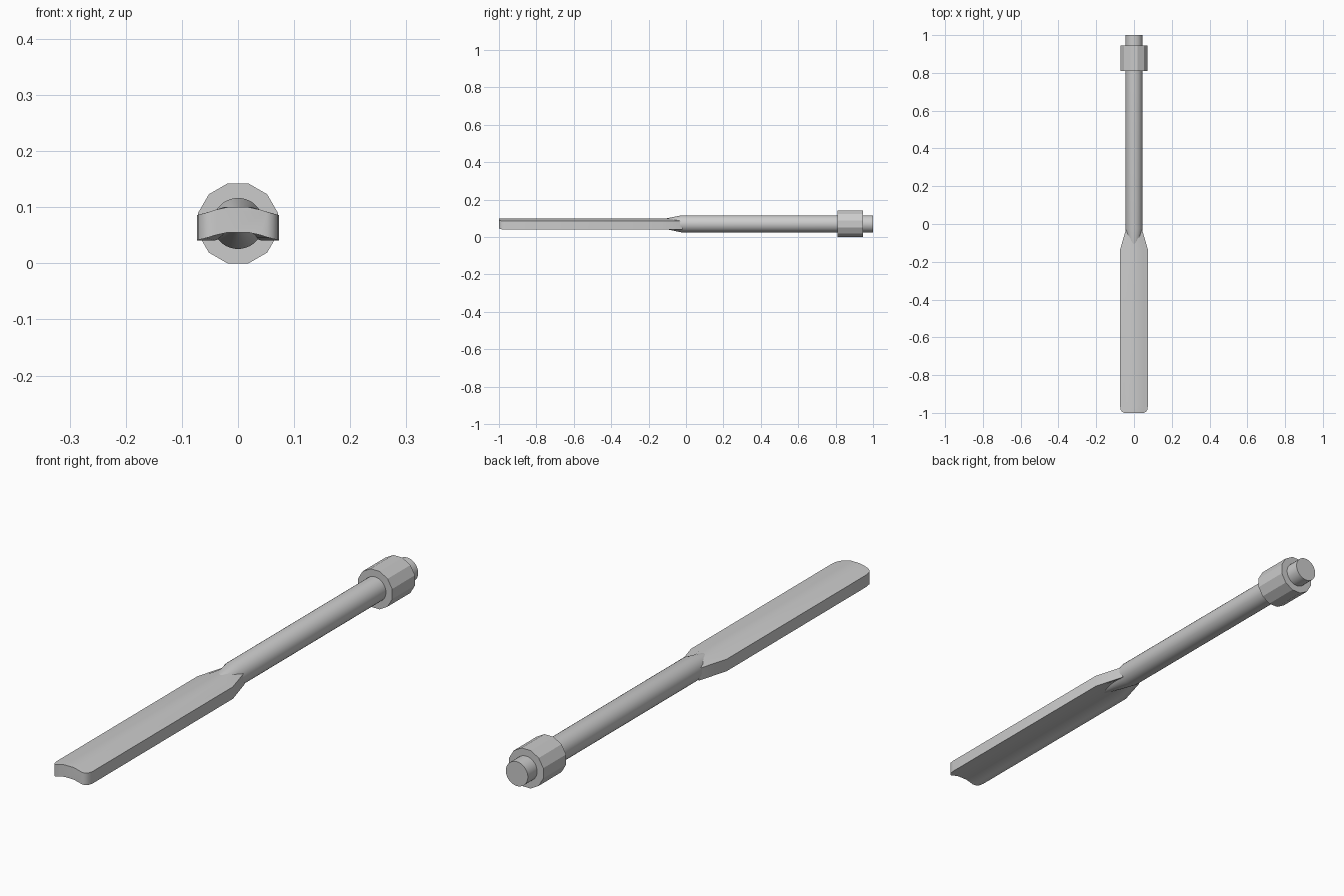
import bpy, bmesh, math

if "Cube" in bpy.data.objects:
    bpy.data.objects.remove(bpy.data.objects["Cube"])

AXIS_Z = 0.071


def make_object(name, verts, faces, smooth=False):
    mesh = bpy.data.meshes.new(name)
    mesh.from_pydata(verts, [], faces)
    bm = bmesh.new()
    bm.from_mesh(mesh)
    bmesh.ops.recalc_face_normals(bm, faces=bm.faces)
    bm.to_mesh(mesh)
    bm.free()
    obj = bpy.data.objects.new(name, mesh)
    bpy.context.collection.objects.link(obj)
    if smooth:
        bpy.ops.object.select_all(action='DESELECT')
        obj.select_set(True)
        bpy.context.view_layer.objects.active = obj
        bpy.ops.object.shade_smooth_by_angle(angle=math.radians(30))
    return obj


def loft(name, rings, smooth=False):
    """Join equal closed rings of points and cap both ends."""
    n = len(rings[0])
    verts = [p for ring in rings for p in ring]
    faces = [tuple(range(n)), tuple(range(len(verts) - n, len(verts)))]
    for r in range(len(rings) - 1):
        for i in range(n):
            j = (i + 1) % n
            faces.append((r * n + i, r * n + j, (r + 1) * n + j, (r + 1) * n + i))
    return make_object(name, verts, faces, smooth)


def circle(y, radius, sides):
    return [(radius * math.cos(math.tau * (i + 0.5) / sides), y,
             AXIS_Z + radius * math.sin(math.tau * (i + 0.5) / sides))
            for i in range(sides)]


# Round shaft with a tapered end sunk into the blade
loft("shaft", [circle(y, r, 32) for y, r in
               [(-0.17, 0.016), (-0.025, 0.0455), (1.0, 0.0455)]], smooth=True)

# Twelve-sided collar
loft("collar", [circle(y, 0.0735, 12) for y in (0.81, 0.945)])

# Blade: arched strip with rounded tip and tapered shoulder
HALF = 0.0735
COLUMNS = [-1, -0.76, -0.35, 0.35, 0.76, 1]


def drop(x):
    x = abs(x)
    if x < 0.0258:
        return 0.0
    if x < 0.056:
        return 0.010 * (x - 0.0258) / 0.0302
    return 0.010 + 0.004 * (x - 0.056) / 0.0175


def blade_ring(y, width, clipped):
    top, bottom = [], []
    for u in COLUMNS:
        x = u * width
        d = drop(x if clipped else u * HALF)
        top.append((x, y, 0.1 - d))
        bottom.append((x, y, 0.055 - d))
    return top + bottom[::-1]


loft("blade", [blade_ring(*row) for row in [
    (-1.0, 0.052, True), (-0.995, 0.062, True), (-0.985, 0.070, True),
    (-0.965, HALF, True), (-0.135, HALF, False), (-0.02, 0.040, False)]], smooth=True)
